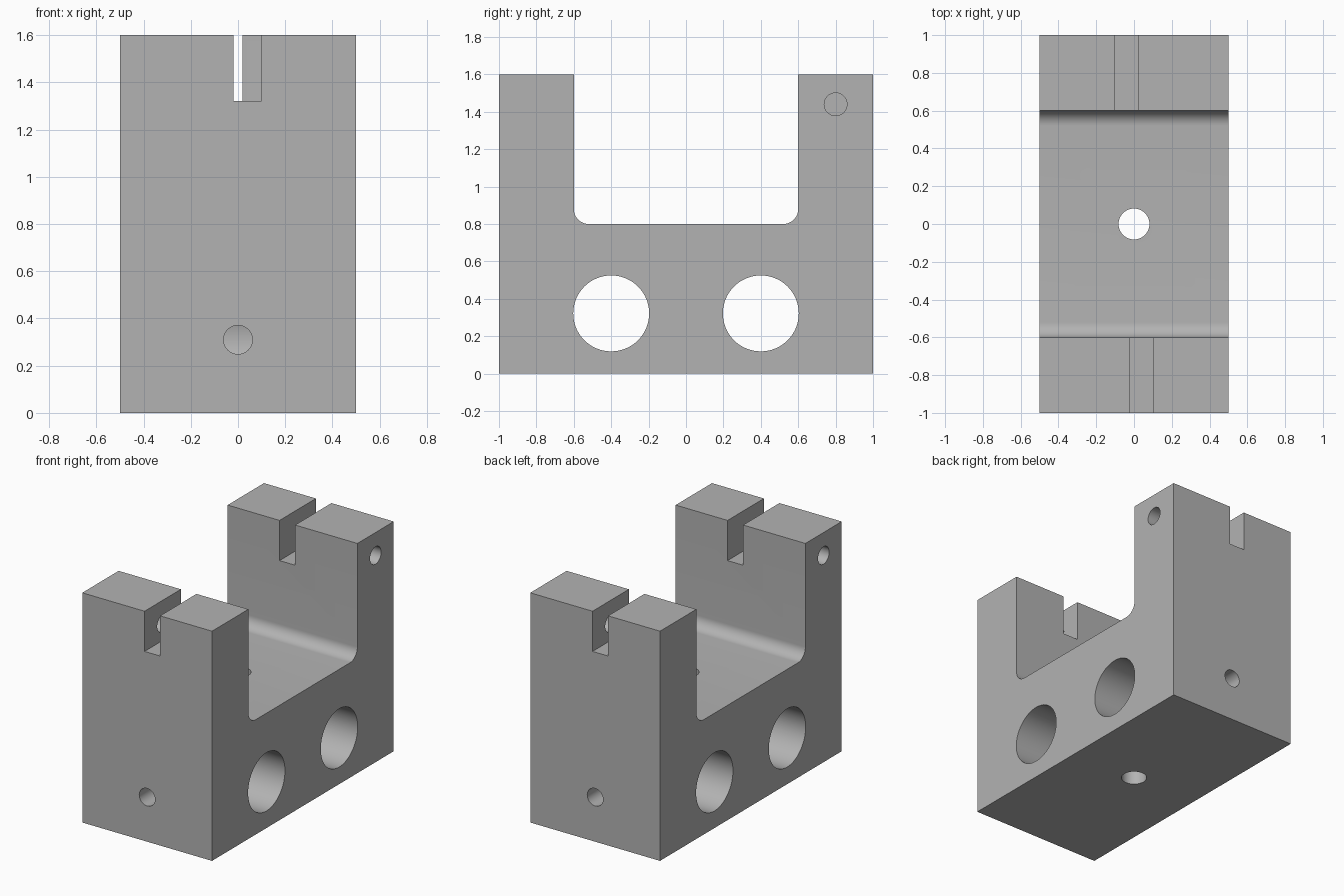
import bpy, bmesh, math
from mathutils import Matrix, Vector

if "Cube" in bpy.data.objects:
    bpy.data.objects.remove(bpy.data.objects["Cube"])

grey = bpy.data.materials.new("machined grey")
grey.diffuse_color = (0.45, 0.45, 0.45, 1)
grey.use_nodes = True
grey.node_tree.nodes["Principled BSDF"].inputs["Base Color"].default_value = grey.diffuse_color


def make_object(name, bm):
    bmesh.ops.recalc_face_normals(bm, faces=bm.faces)
    mesh = bpy.data.meshes.new(name)
    bm.to_mesh(mesh)
    bm.free()
    obj = bpy.data.objects.new(name, mesh)
    bpy.context.collection.objects.link(obj)
    return obj


def cut(target, cutter):
    mod = target.modifiers.new(cutter.name, "BOOLEAN")
    mod.operation, mod.solver, mod.object = "DIFFERENCE", "EXACT", cutter
    bpy.context.view_layer.objects.active = target
    bpy.ops.object.modifier_apply(modifier=mod.name)
    bpy.data.objects.remove(cutter)


def hole(target, start, end, radius, sides=48):
    start, end = Vector(start), Vector(end)
    axis = end - start
    turn = axis.to_track_quat("Z", "Y").to_matrix().to_4x4()
    bm = bmesh.new()
    bmesh.ops.create_cone(bm, cap_ends=True, segments=sides, radius1=radius,
                          radius2=radius, depth=axis.length,
                          matrix=Matrix.Translation((start + end) / 2) @ turn)
    cut(target, make_object("hole_cutter", bm))


def slot(target, low, high):
    low, high = Vector(low), Vector(high)
    bm = bmesh.new()
    bmesh.ops.create_cube(bm, size=1, matrix=Matrix.Translation((low + high) / 2)
                          @ Matrix.Diagonal((*(high - low), 1)))
    cut(target, make_object("slot_cutter", bm))


# U-shaped body: side profile with filleted inner corners, extruded across x
FILLET = 0.08
right = [(1, 0), (1, 1.6), (0.6, 1.6)]
for i in range(13):
    a = -i / 12 * math.pi / 2
    right.append((0.6 - FILLET + FILLET * math.cos(a),
                  0.8 + FILLET + FILLET * math.sin(a)))
profile = right + [(-y, z) for y, z in reversed(right)]
bm = bmesh.new()
face = bm.faces.new([bm.verts.new((-0.5, y, z)) for y, z in profile])
side = bmesh.ops.extrude_face_region(bm, geom=[face])["geom"]
bmesh.ops.translate(bm, vec=(1, 0, 0),
                    verts=[v for v in side if isinstance(v, bmesh.types.BMVert)])
body = make_object("clamp_block", bm)
body.data.materials.append(grey)

# Features repeated with half-turn symmetry
for s in (1, -1):
    # rod bore through the full width
    hole(body, (-0.6, 0.4 * s, 0.322), (0.6, 0.4 * s, 0.322), 0.203, 64)
    # set screw hole from the end face into the rod bore
    hole(body, (0, 1.1 * s, 0.31), (0, 0.4 * s, 0.31), 0.061)
    # offset slot in the top of the upright
    x1, x2 = sorted((-0.1 * s, 0.02 * s))
    slot(body, (x1, 0.8 * s - 0.3, 1.32), (x2, 0.8 * s + 0.3, 1.7))
    # cross hole from the side face into the slot
    hole(body, (0.6 * s, 0.8 * s, 1.44), (-0.04 * s, 0.8 * s, 1.44), 0.061)

# Central vertical hole
hole(body, (0, 0, -0.1), (0, 0, 0.9), 0.082)

bpy.ops.object.select_all(action="DESELECT")
body.select_set(True)
bpy.context.view_layer.objects.active = body
bpy.ops.object.shade_smooth_by_angle(angle=math.radians(30))
